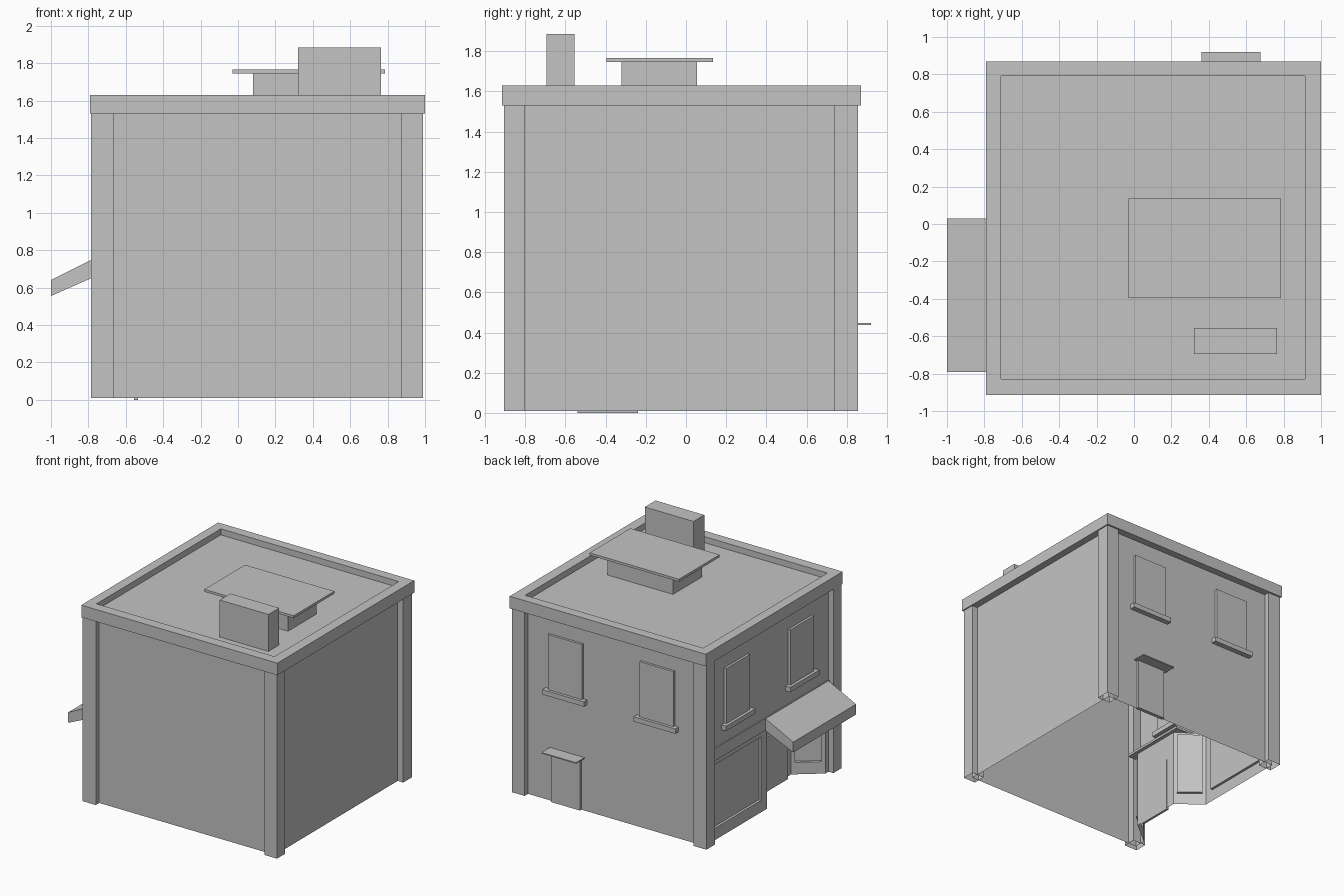
import bpy
import bmesh

if "Cube" in bpy.data.objects:
    bpy.data.objects.remove(bpy.data.objects["Cube"], do_unlink=True)

# One plain material for the whole building
grey = bpy.data.materials.new("plain_grey")
grey.use_nodes = True
colour = (0.55, 0.55, 0.55, 1)
grey.diffuse_color = colour
grey.node_tree.nodes["Principled BSDF"].inputs["Base Color"].default_value = colour


def finish(name, bm):
    mesh = bpy.data.meshes.new(name)
    bm.to_mesh(mesh)
    bm.free()
    mesh.materials.append(grey)
    obj = bpy.data.objects.new(name, mesh)
    bpy.context.collection.objects.link(obj)
    return obj


def prism(name, profile, axis, lo, hi, open_bottom=False):
    """Extrude a 2D profile along y (x-z profile) or z (x-y profile)."""
    bm = bmesh.new()
    place = (lambda p: (p[0], lo, p[1])) if axis == "y" else (lambda p: (p[0], p[1], lo))
    face = bm.faces.new([bm.verts.new(place(p)) for p in profile])
    made = bmesh.ops.extrude_face_region(bm, geom=[face], use_keep_orig=True)["geom"]
    shift = (0, hi - lo, 0) if axis == "y" else (0, 0, hi - lo)
    bmesh.ops.translate(bm, vec=shift, verts=[g for g in made if isinstance(g, bmesh.types.BMVert)])
    bmesh.ops.recalc_face_normals(bm, faces=bm.faces)
    if open_bottom:
        base = [f for f in bm.faces if f.normal.z < -0.9]
        bmesh.ops.delete(bm, geom=base, context="FACES")
    return finish(name, bm)


def box(name, x0, x1, y0, y1, z0, z1, open_bottom=False):
    return prism(name, [(x0, y0), (x1, y0), (x1, y1), (x0, y1)], "z", z0, z1, open_bottom)


def walls(name, path, z0, z1, glazed=()):
    """Thin upright walls along a path; glazed sections get a set-back pane."""
    bm = bmesh.new()
    panes = []
    for i, (a, b) in enumerate(zip(path, path[1:])):
        levels = [z0, 0.08, z1] if i in glazed else [z0, z1]
        for lo, hi in zip(levels, levels[1:]):
            pts = [(*a, lo), (*b, lo), (*b, hi), (*a, hi)]
            face = bm.faces.new([bm.verts.new(p) for p in pts])
            if i in glazed and lo != z0:
                panes.append(face)
    bm.normal_update()
    if panes:
        bmesh.ops.inset_individual(bm, faces=panes, thickness=0.04, depth=0)
        bmesh.ops.inset_individual(bm, faces=panes, thickness=0.001, depth=-0.02)
    return finish(name, bm)


# Wall planes
LEFT, RIGHT, FRONT, BACK = -0.74, 0.94, -0.86, 0.81
BASE, SHOP_TOP, ROOF = 0.01, 0.66, 1.58

# Main walls and the shop side
walls("main_walls", [(LEFT, FRONT), (RIGHT, FRONT), (RIGHT, BACK), (LEFT, BACK)], BASE, ROOF)
walls("upper_shop_wall", [(LEFT, BACK), (LEFT, FRONT)], SHOP_TOP, ROOF)
shop_path = [(LEFT, BACK), (LEFT, 0.74), (LEFT, 0.05), (LEFT, 0), (-0.54, -0.16),
             (-0.54, -0.60), (LEFT, -0.76), (LEFT, FRONT)]
walls("shop_front", shop_path, BASE, SHOP_TOP, glazed=(1, 3, 5))
box("entrance_ceiling", LEFT, -0.51, -0.68, -0.09, SHOP_TOP, 0.68)
box("shop_fascia", LEFT - 0.008, LEFT, -0.80, 0.74, 0.67, 0.77)
box("shop_door", -0.555, -0.535, -0.54, -0.24, 0, 0.45)

# Corner pillars
for side, x0, x1 in (("left", -0.785, -0.665), ("right", 0.875, 0.99)):
    for end, y0, y1 in (("front", -0.905, -0.80), ("back", 0.74, 0.855)):
        box(f"{end}_{side}_pillar", x0, x1, y0, y1, BASE, 1.54, open_bottom=True)

# Roof with a raised rim
box("roof", -0.72, 0.92, -0.84, 0.80, ROOF - 0.02, ROOF)
rim = bmesh.new()
outer = [(-0.79, -0.915), (1, -0.915), (1, 0.87), (-0.79, 0.87)]
inner = [(-0.71, -0.83), (0.915, -0.83), (0.915, 0.79), (-0.71, 0.79)]
rings = [[rim.verts.new((x, y, z)) for x, y in ring]
         for ring, z in ((outer, 1.53), (outer, 1.63), (inner, 1.63), (inner, 1.53))]
for k in range(4):
    here, there = rings[k], rings[(k + 1) % 4]
    for i in range(4):
        j = (i + 1) % 4
        rim.faces.new((here[i], here[j], there[j], there[i]))
bmesh.ops.recalc_face_normals(rim, faces=rim.faces)
finish("roof_rim", rim)

# Rooftop parts
box("chimney", 0.32, 0.765, -0.695, -0.555, ROOF, 1.885)
box("roof_hatch", 0.08, 0.68, -0.32, 0.055, ROOF, 1.75)
box("hatch_cover", -0.03, 0.785, -0.395, 0.135, 1.745, 1.765)

# Upper windows and sills
for n, x in enumerate((0.525, -0.31)):
    box(f"back_window_{n}", x - 0.155, x + 0.155, BACK - 0.01, BACK + 0.02, 0.93, 1.385)
    box(f"back_sill_{n}", x - 0.19, x + 0.19, BACK - 0.03, BACK + 0.044, 0.89, 0.93)
for n, y in enumerate((0.405, -0.43)):
    box(f"shop_side_window_{n}", LEFT - 0.02, LEFT + 0.01, y - 0.155, y + 0.155, 0.93, 1.385)
    box(f"shop_side_sill_{n}", LEFT - 0.044, LEFT + 0.03, y - 0.19, y + 0.19, 0.89, 0.93)

# Back door with its canopy
box("back_door", 0.386, 0.65, BACK - 0.01, BACK + 0.02, BASE, 0.44)
box("back_door_canopy", 0.36, 0.675, BACK, 0.92, 0.438, 0.447)

# Sloping awning over the shop entrance
prism("awning", [(LEFT, 0.77), (-1, 0.64), (-1, 0.555), (LEFT, 0.67)], "y", -0.79, 0.03)
